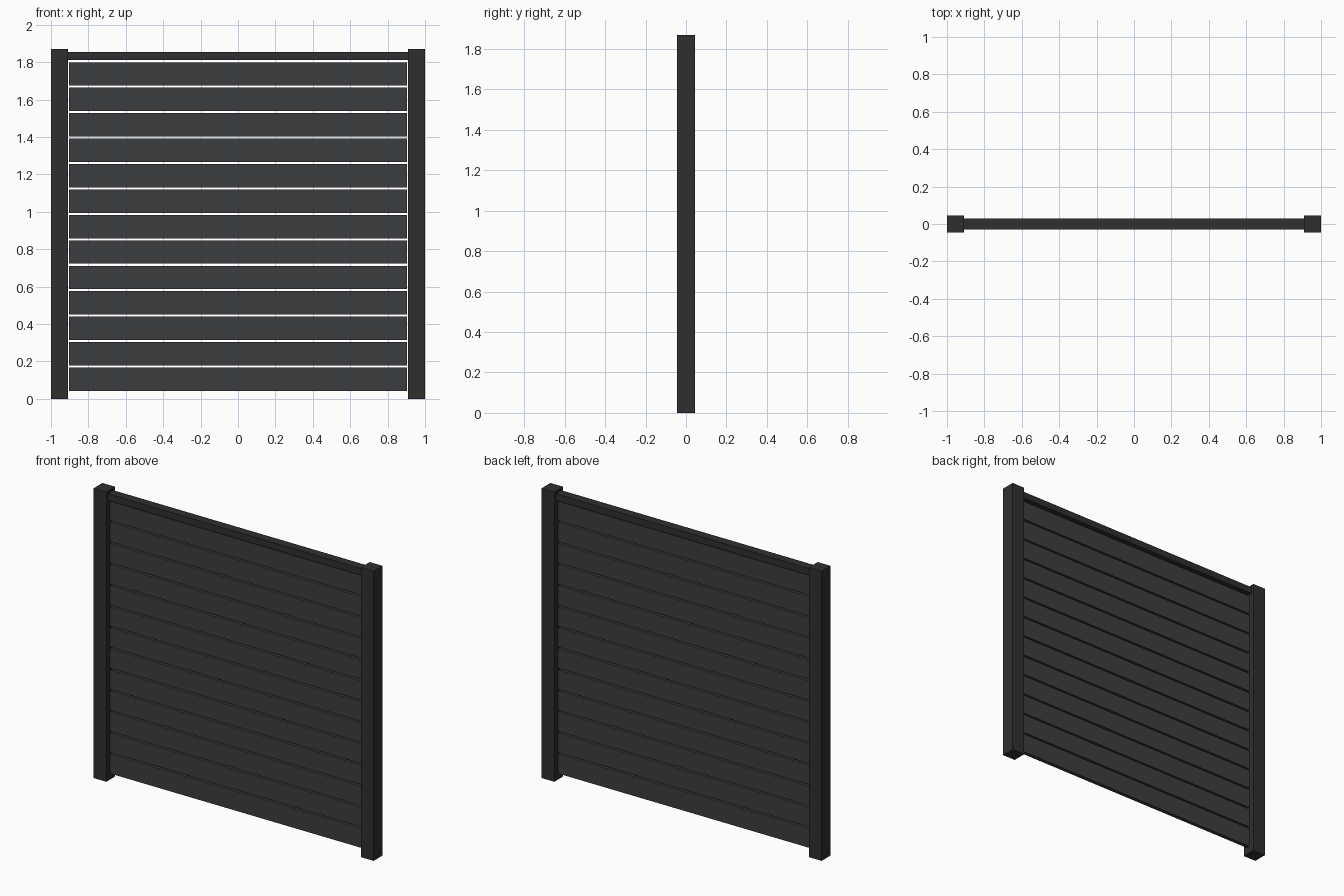
import bpy

if "Cube" in bpy.data.objects:
    bpy.data.objects.remove(bpy.data.objects["Cube"])


def material(name, color):
    m = bpy.data.materials.new(name)
    m.diffuse_color = (*color, 1)
    m.use_nodes = True
    m.node_tree.nodes["Principled BSDF"].inputs["Base Color"].default_value = m.diffuse_color
    return m


frame_mat = material("frame_dark", (0.028, 0.028, 0.029))
slat_mat = material("slat_grey", (0.046, 0.047, 0.049))


def box(name, x, y, z, mat):
    """Box from (min, max) ranges on each axis."""
    size = [b - a for a, b in (x, y, z)]
    centre = [(a + b) / 2 for a, b in (x, y, z)]
    bpy.ops.mesh.primitive_cube_add(size=1, location=centre)
    ob = bpy.context.object
    ob.name = name
    ob.scale = size
    bpy.ops.object.transform_apply(location=False, rotation=False, scale=True)
    ob.data.materials.append(mat)
    return ob


# Posts at both ends
box("left_post", (-1, -0.909), (-0.045, 0.045), (0, 1.87), frame_mat)
box("right_post", (0.909, 1), (-0.045, 0.045), (0, 1.87), frame_mat)

# Top rail between the posts
box("top_rail", (-0.909, 0.909), (-0.029, 0.029), (1.81, 1.853), frame_mat)

# Horizontal slats with narrow gaps
PITCH, HEIGHT, BOTTOM = 0.136, 0.125, 0.042
for i in range(13):
    z = BOTTOM + i * PITCH
    box(f"slat_{i + 1}", (-0.904, 0.904), (-0.0125, 0.0125), (z, z + HEIGHT), slat_mat)
